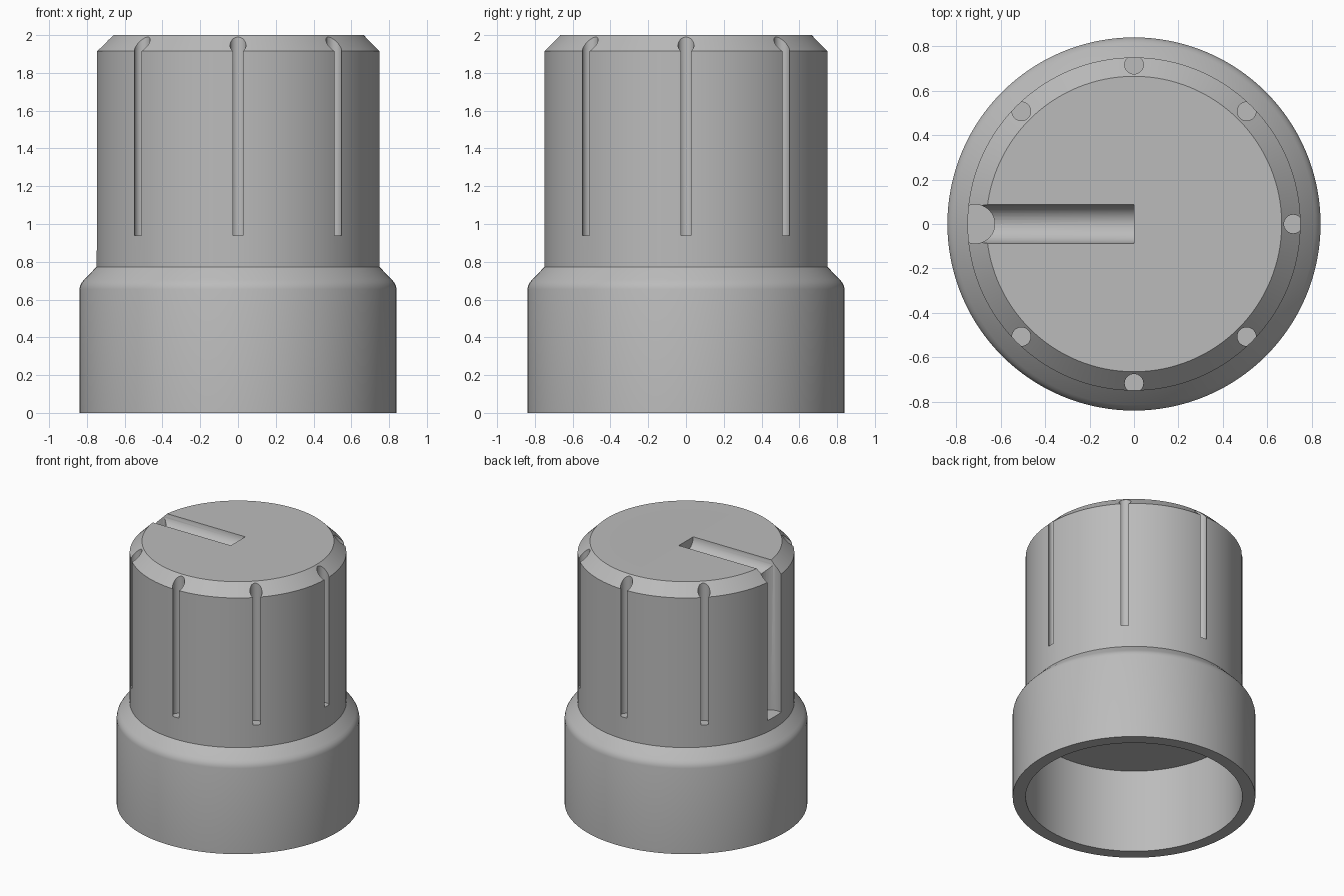
import bpy
import bmesh
from math import pi, cos, sin
from mathutils import Matrix, Vector

cube = bpy.data.objects.get("Cube")
if cube:
    bpy.data.objects.remove(cube, do_unlink=True)

grey = bpy.data.materials.new("plain grey")
grey.use_nodes = True
grey.diffuse_color = (0.5, 0.5, 0.5, 1)
grey.node_tree.nodes["Principled BSDF"].inputs["Base Color"].default_value = (0.5, 0.5, 0.5, 1)


def add_object(name, bm):
    bmesh.ops.recalc_face_normals(bm, faces=bm.faces)
    mesh = bpy.data.meshes.new(name)
    bm.to_mesh(mesh)
    bm.free()
    mesh.materials.append(grey)
    obj = bpy.data.objects.new(name, mesh)
    bpy.context.collection.objects.link(obj)
    return obj


def lathe(name, profile, steps):
    bm = bmesh.new()
    verts = [bm.verts.new((r, 0, z)) for r, z in profile]
    edges = [bm.edges.new(pair) for pair in zip(verts, verts[1:])]
    bmesh.ops.spin(bm, geom=verts + edges, axis=(0, 0, 1), cent=(0, 0, 0),
                   angle=2 * pi, steps=steps, use_duplicate=False)
    bmesh.ops.remove_doubles(bm, verts=bm.verts, dist=1e-4)
    return add_object(name, bm)


def rod(name, start, end, radius, segments=32):
    start, end = Vector(start), Vector(end)
    axis = end - start
    turn = axis.to_track_quat('Z', 'Y').to_matrix().to_4x4()
    bm = bmesh.new()
    bmesh.ops.create_cone(bm, cap_ends=True, segments=segments, radius1=radius,
                          radius2=radius, depth=axis.length,
                          matrix=Matrix.Translation((start + end) / 2) @ turn)
    return add_object(name, bm)


def carve(body, cutter):
    cut = body.modifiers.new(cutter.name, 'BOOLEAN')
    cut.operation = 'DIFFERENCE'
    cut.solver = 'EXACT'
    cut.object = cutter
    bpy.context.view_layer.objects.active = body
    bpy.ops.object.modifier_apply(modifier=cut.name)
    bpy.data.objects.remove(cutter, do_unlink=True)


# Knob body: hollow skirt, rounded shoulder, grip and chamfered top
knob = lathe("knob_body", [
    (0, 0.64), (0.75, 0.64), (0.75, 0), (0.84, 0), (0.84, 0.655),
    (0.835, 0.675), (0.827, 0.69), (0.815, 0.705), (0.75, 0.772),
    (0.75, 1.915), (0.665, 2), (0, 2)], 128)

# Narrow grip grooves, leaving the pointer side free
for i in range(8):
    if i != 4:
        a = i * pi / 4
        x, y = 0.717 * cos(a), 0.717 * sin(a)
        carve(knob, rod("grip_groove", (x, y, 0.94), (x, y, 2.2), 0.042))

# Pointer: wide groove down the side and a round channel across the top
carve(knob, rod("pointer_side", (-0.715, 0, 0.86), (-0.715, 0, 2.2), 0.088))
carve(knob, rod("pointer_top", (0, 0, 2), (-0.9, 0, 2), 0.087))

bpy.ops.object.select_all(action='DESELECT')
knob.select_set(True)
bpy.context.view_layer.objects.active = knob
bpy.ops.object.shade_smooth_by_angle(angle=pi / 6)
